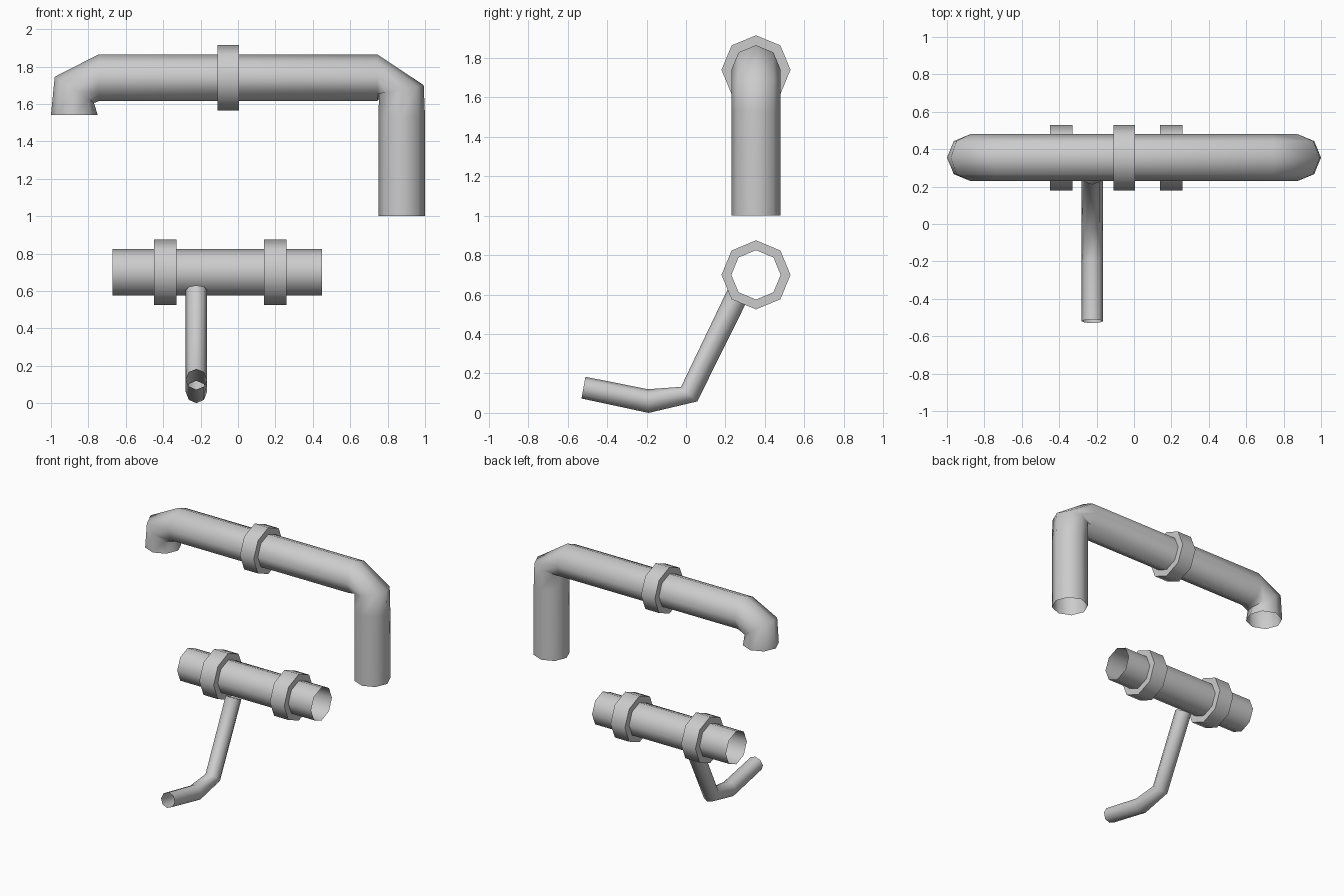
import bpy, math
from mathutils import Vector as V

if "Cube" in bpy.data.objects:
    bpy.data.objects.remove(bpy.data.objects["Cube"])

SIDES = 8
metal = bpy.data.materials.new("grey_metal")
metal.diffuse_color = (0.6, 0.6, 0.6, 1)
metal.use_nodes = True
metal.node_tree.nodes["Principled BSDF"].inputs["Base Color"].default_value = metal.diffuse_color


def tube(name, rings, side):
    """Open octagonal tube. Each ring = (outer point, inner point) in the bend plane;
    side = sideways radius vector."""
    verts, faces = [], []
    for outer, inner in rings:
        c, u = (V(outer) + V(inner)) / 2, (V(outer) - V(inner)) / 2
        for k in range(SIDES):
            t = 2 * math.pi * k / SIDES
            verts.append(c + u * math.cos(t) + V(side) * math.sin(t))
    for i in range(len(rings) - 1):
        for k in range(SIDES):
            a, b = i * SIDES + k, i * SIDES + (k + 1) % SIDES
            faces.append((a, b, b + SIDES, a + SIDES))
    me = bpy.data.meshes.new(name)
    me.from_pydata(verts, [], faces)
    me.materials.append(metal)
    ob = bpy.data.objects.new(name, me)
    bpy.context.collection.objects.link(ob)
    bpy.ops.object.select_all(action='DESELECT')
    ob.select_set(True)
    bpy.context.view_layer.objects.active = ob
    bpy.ops.object.shade_smooth_by_angle(angle=math.radians(60))
    return ob


Y, R, RF = 0.355, 0.125, 0.175   # pipe axis depth, pipe radius, collar radius


def x_rings(profile, z):
    return [((x, Y, z + r), (x, Y, z - r)) for x, r in profile]


def collar(name, x0, x1, z):
    tube(name, x_rings([(x0, R), (x0, RF), (x1, RF), (x1, R)], z), (0, -RF, 0))


def collar_sides(name, x0, x1, z):
    # collar built ring by ring so the sideways radius follows the profile
    ob = tube(name, x_rings([(x0, R), (x0, RF), (x1, RF), (x1, R)], z), (0, -RF, 0))
    for i, v in enumerate(ob.data.vertices):
        if i // SIDES in (0, 3):
            v.co.y = Y + (v.co.y - Y) * R / RF
    ob.data.update()


# upper pipe with an elbow at each end
path = [((-1.0, 1.54), (-0.75, 1.54)), ((-0.98, 1.745), (-0.77, 1.605)),
        ((-0.745, 1.865), (-0.745, 1.615)), ((0.745, 1.865), (0.745, 1.615)),
        ((0.993, 1.70), (0.755, 1.655)), ((1.0, 1.53), (0.75, 1.53)),
        ((1.0, 1.0), (0.75, 1.0))]
tube("upper_pipe", [((a[0], Y, a[1]), (b[0], Y, b[1])) for a, b in path], (0, -R, 0))

# lower straight pipe
tube("lower_pipe", x_rings([(-0.67, R), (0.45, R)], 0.70), (0, -R, 0))

# collars
collar_sides("upper_collar", -0.11, 0.005, 1.74)
collar_sides("lower_collar_left", -0.45, -0.33, 0.70)
collar_sides("lower_collar_right", 0.14, 0.26, 0.70)

# thin bent branch pipe running from the front up to the lower pipe
X = -0.2225
path = [((-0.51, 0.183), (-0.53, 0.073)), ((-0.193, 0.12), (-0.19, 0.0)),
        ((-0.025, 0.132), (0.057, 0.058)), ((0.213, 0.63), (0.316, 0.58))]
tube("branch_pipe", [((X, a[0], a[1]), (X, b[0], b[1])) for a, b in path], (0.057, 0, 0))
